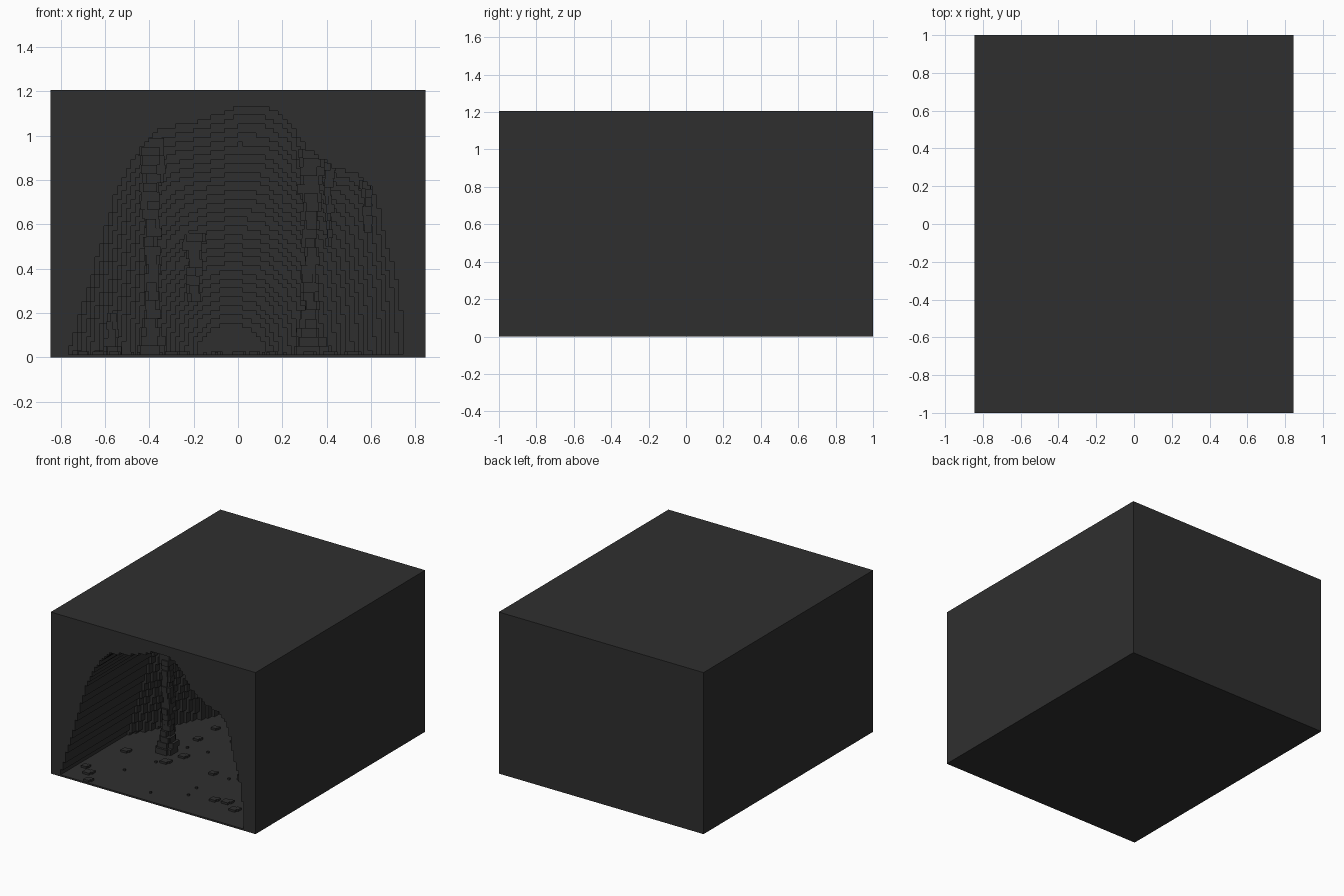
import bpy, bmesh, math, random
from mathutils import Vector, Matrix

if "Cube" in bpy.data.objects:
    bpy.data.objects.remove(bpy.data.objects["Cube"])

random.seed(4)
W, D, H = 0.845, 1.0, 1.205          # half width, half depth, height
FLOOR = 0.012
NX, NY = 84, 84
DX, DY, DZ = 2 * W / NX, 2 * D / NY, 0.02

rock = bpy.data.materials.new("dark_rock")
rock.diffuse_color = (0.028, 0.028, 0.028, 1)
rock.use_nodes = True
rock.node_tree.nodes["Principled BSDF"].inputs["Base Color"].default_value = rock.diffuse_color


def finish(bm, name):
    mesh = bpy.data.meshes.new(name)
    bm.to_mesh(mesh)
    bm.free()
    mesh.materials.append(rock)
    obj = bpy.data.objects.new(name, mesh)
    bpy.context.collection.objects.link(obj)
    return obj


def quad(bm, pts, normal):
    f = bm.faces.new([bm.verts.new(p) for p in pts])
    f.normal_update()
    if f.normal.dot(Vector(normal)) < 0:
        f.normal_flip()


def box(bm, x, y, z, sx, sy, sz):
    """Box standing on z."""
    m = Matrix.Translation((x, y, z + sz / 2)) @ Matrix.Diagonal((sx, sy, sz, 1))
    bmesh.ops.create_cube(bm, size=1, matrix=m)


# Outline of the cave mouth: height of the roof over x
MOUTH = [(-.77, 0), (-.72, .17), (-.66, .35), (-.6, .57), (-.55, .74), (-.5, .85),
         (-.42, .96), (-.35, 1.03), (-.15, 1.07), (-.05, 1.11), (.02, 1.135),
         (.12, 1.13), (.2, 1.09), (.25, 1.04), (.3, .95), (.36, .9), (.45, .85),
         (.54, .83), (.6, .76), (.64, .65), (.67, .5), (.71, .38), (.735, .2), (.745, 0)]


def mouth(x):
    for (x0, z0), (x1, z1) in zip(MOUTH, MOUTH[1:]):
        if x0 <= x < x1:
            return z0 + (z1 - z0) * (x - x0) / (x1 - x0)
    return 0


def roof(x, y):
    """Roof height: straight mouth, then terraces tapering to the back."""
    t = max(0, (y + 0.25) / 1.17)
    if t > 1:
        return 0
    t = math.floor(t * 25) / 25
    s = 1 - 0.82 * t
    u = (x + 0.03 * t) / s
    dome = 1.1 * math.sqrt(max(0, 1 - (u / 0.75) ** 2))
    k = min(1, t * 1.8)
    z = (mouth(u) * (1 - k) + dome * k) * (1 - 0.9 * t)
    return max(0, round((z - FLOOR) / DZ)) * DZ


def build_block():
    bm = bmesh.new()
    # plain outer sides
    for s in (-1, 1):
        quad(bm, [(s * W, -D, 0), (s * W, D, 0), (s * W, D, H), (s * W, -D, H)], (s, 0, 0))
        z = H if s > 0 else 0
        quad(bm, [(-W, -D, z), (W, -D, z), (W, D, z), (-W, D, z)], (0, 0, s))
    quad(bm, [(-W, D, 0), (W, D, 0), (W, D, H), (-W, D, H)], (0, 1, 0))
    quad(bm, [(-W, -D, 0), (W, -D, 0), (W, -D, FLOOR), (-W, -D, FLOOR)], (0, -1, 0))

    hts = [[roof(-W + (i + .5) * DX, -D + (j + .5) * DY) for j in range(NY)]
           for i in range(NX)]
    for i in range(NX):
        x0, x1 = -W + i * DX, -W + (i + 1) * DX
        # front face around the mouth
        z = FLOOR + hts[i][0]
        quad(bm, [(x0, -D, z), (x1, -D, z), (x1, -D, H), (x0, -D, H)], (0, -1, 0))
        for j in range(NY):
            y0, y1 = -D + j * DY, -D + (j + 1) * DY
            h = hts[i][j]
            if h > 0:      # cave floor and roof
                for z, n in ((FLOOR, 1), (FLOOR + h, -1)):
                    quad(bm, [(x0, y0, z), (x1, y0, z), (x1, y1, z), (x0, y1, z)], (0, 0, n))
            # stepped walls
            if i + 1 < NX and hts[i + 1][j] != h:
                g = hts[i + 1][j]
                a, b = FLOOR + min(g, h), FLOOR + max(g, h)
                quad(bm, [(x1, y0, a), (x1, y1, a), (x1, y1, b), (x1, y0, b)],
                     (1 if g > h else -1, 0, 0))
            if j + 1 < NY and hts[i][j + 1] != h:
                g = hts[i][j + 1]
                a, b = FLOOR + min(g, h), FLOOR + max(g, h)
                quad(bm, [(x0, y1, a), (x1, y1, a), (x1, y1, b), (x0, y1, b)],
                     (0, 1 if g > h else -1, 0))
    finish(bm, "cave_block")


def spire(name, x, y, z0, z1, width, foot, cap):
    """Stack of jittered blocks, flared at the foot and the cap."""
    bm = bmesh.new()
    n = max(4, round((z1 - z0) / 0.04))
    step = (z1 - z0) / n
    for i in range(n):
        t = (i + .5) / n
        w = width + foot * max(0, 1 - t * 6) + cap * max(0, t * 2.5 - 1.5)
        for k in range(2):
            box(bm, x + random.uniform(-.012, .012), y + random.uniform(-.012, .012),
                z0 + i * step, w * (1 if k else .7), w * (.7 if k else 1), step)
    finish(bm, name)


build_block()

# Columns joining floor and roof
spire("left_column", -.39, -.27, FLOOR, .99, .065, .07, .06)
spire("right_column", .325, -.30, FLOOR, .94, .065, .10, .06)
# Small stalagmite and hanging stalactites
spire("left_stalagmite", -.57, -.02, FLOOR, .2, .05, .05, -.03)
spire("right_stalactite", .58, -.25, .56, .80, .03, 0, .03)
spire("inner_stalactite", .41, -.2, .5, .88, .025, 0, .03)
# Rough rib on the back wall
spire("back_rib", -.2, .35, .25, .56, .06, 0, .05)

# Flat stones on the floor
bm = bmesh.new()
STONES = [(-.70, -.80), (-.63, -.87), (-.56, -.97), (-.62, -.44), (-.30, -.43),
          (-.25, -.29), (-.33, -.01), (-.33, .20), (.07, -.40), (.32, -.74),
          (.41, -.72), (.52, -.79), (-.1, .1), (.15, .05), (.0, .4), (.5, -.45)]
for x, y in STONES:
    w = random.uniform(.035, .055)
    box(bm, x, y, FLOOR, w, w, .015)
    box(bm, x + w * .4, y + w * .3, FLOOR, w * .6, w * .7, .015)
for i in range(10):
    box(bm, random.uniform(-.55, .55), random.uniform(-.9, -.1), FLOOR, .014, .014, .012)
finish(bm, "floor_stones")
